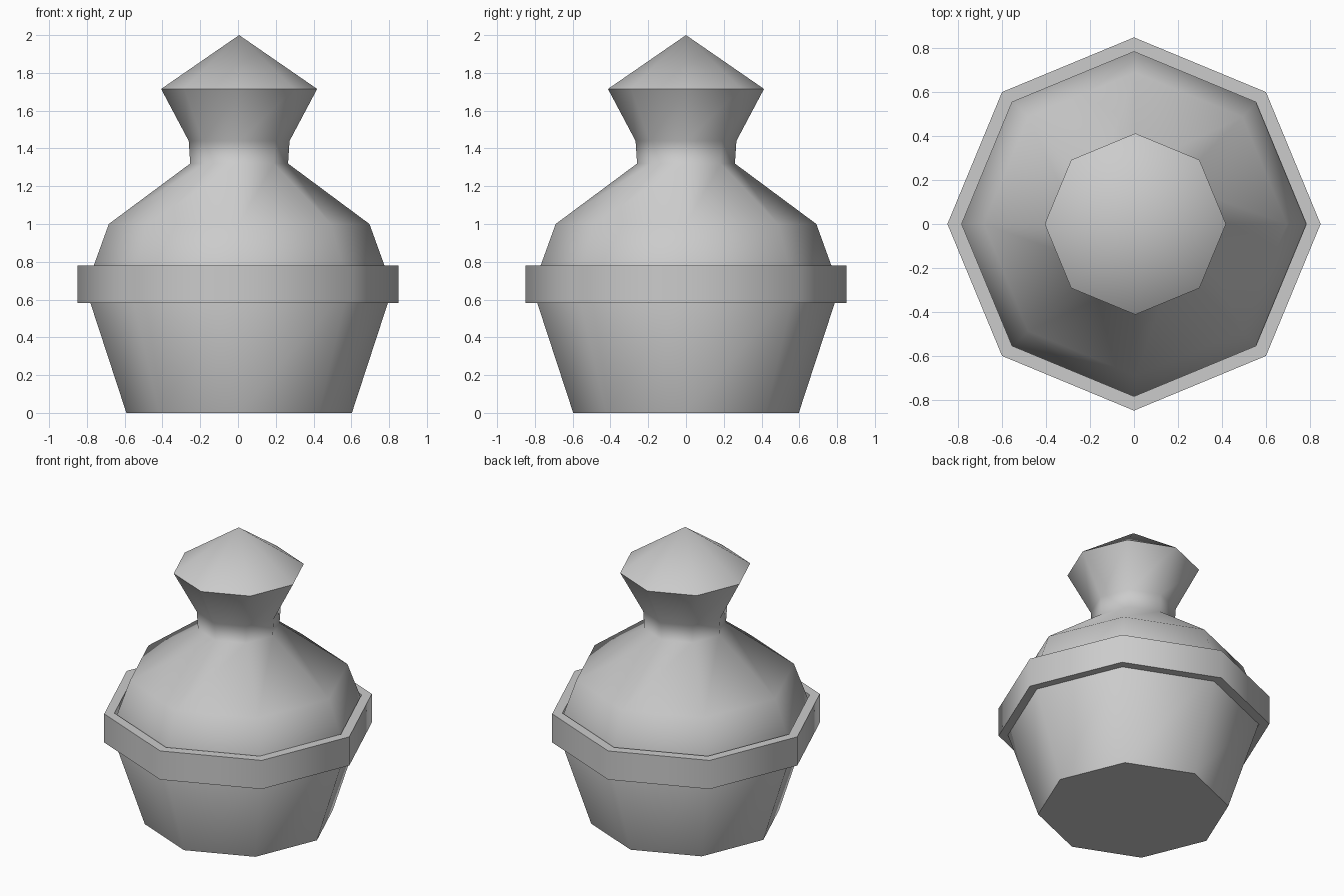
import bpy, bmesh
from math import cos, sin, tau, radians

if "Cube" in bpy.data.objects:
    bpy.data.objects.remove(bpy.data.objects["Cube"])

SIDES = 8


def lathe(name, profile, centre_x=0.0, closed=False):
    """Revolve (radius, z) points into an eight-sided solid."""
    bm = bmesh.new()
    rings = []
    for r, z in profile:
        if r == 0:
            rings.append([bm.verts.new((centre_x, 0, z))] * SIDES)
        else:
            rings.append([bm.verts.new((centre_x + r * cos(tau * i / SIDES),
                                        r * sin(tau * i / SIDES), z))
                          for i in range(SIDES)])
    pairs = list(zip(rings, rings[1:]))
    if closed:
        pairs.append((rings[-1], rings[0]))
    else:
        bm.faces.new(rings[0][::-1])
    for a, b in pairs:
        for i in range(SIDES):
            j = (i + 1) % SIDES
            bm.faces.new(dict.fromkeys((a[i], a[j], b[j], b[i])))
    bmesh.ops.recalc_face_normals(bm, faces=bm.faces)
    mesh = bpy.data.meshes.new(name)
    bm.to_mesh(mesh)
    bm.free()
    obj = bpy.data.objects.new(name, mesh)
    bpy.context.collection.objects.link(obj)
    bpy.ops.object.select_all(action='DESELECT')
    obj.select_set(True)
    bpy.context.view_layer.objects.active = obj
    bpy.ops.object.shade_smooth_by_angle(angle=radians(65))
    return obj


# Jar body with shoulder, neck and pointed stopper
lathe("jar_body", [(0.597, 0), (0.813, 0.66), (0.69, 1.0), (0.259, 1.32),
                   (0.267, 1.44), (0.413, 1.715), (0, 2.0)], centre_x=0.006)

# Raised band around the widest part
lathe("band", [(0.85, 0.582), (0.85, 0.78), (0.785, 0.78), (0.785, 0.582)],
      closed=True)
